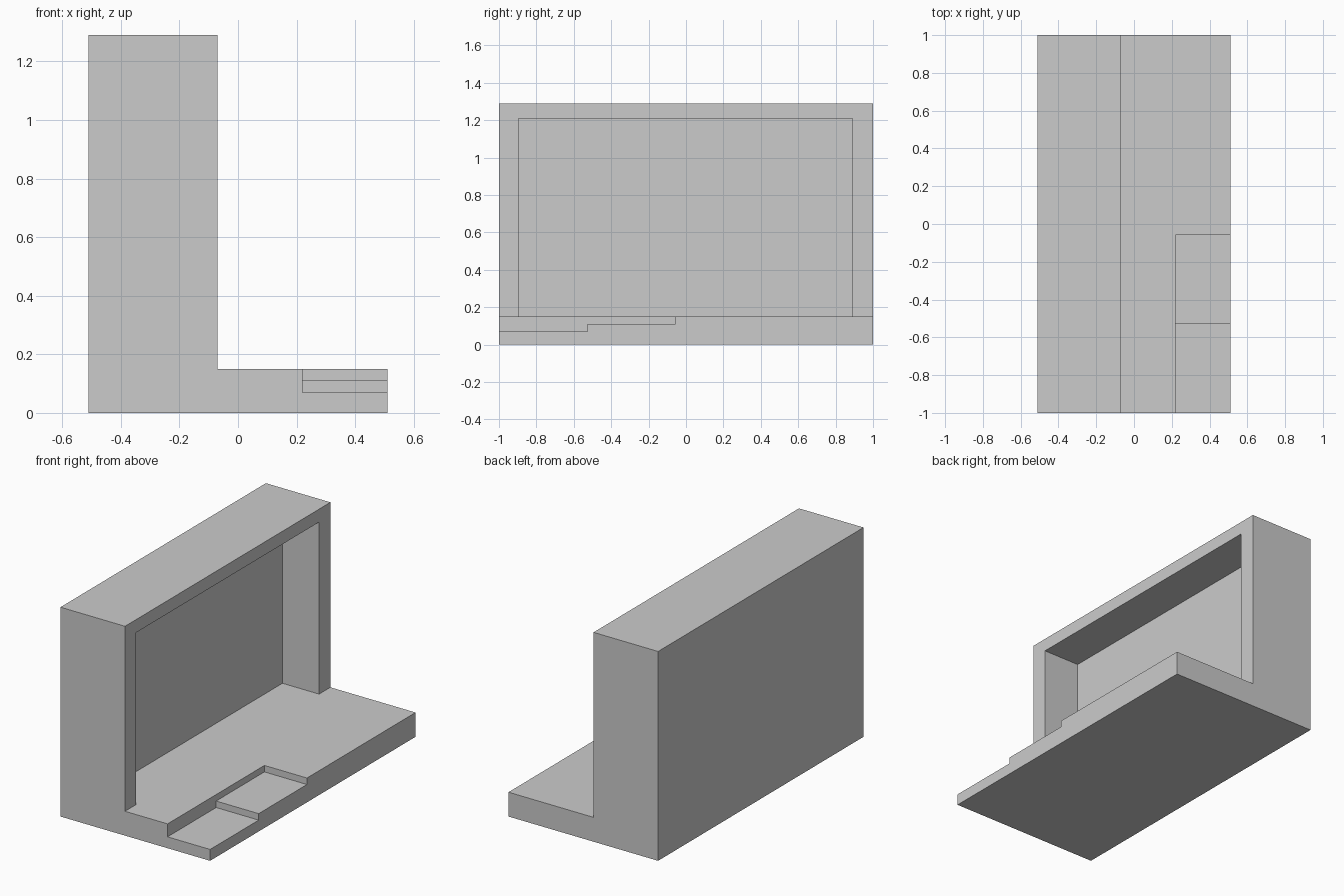
import bpy, bmesh

if "Cube" in bpy.data.objects:
    bpy.data.objects.remove(bpy.data.objects["Cube"])


def make_object(name, bm):
    bmesh.ops.recalc_face_normals(bm, faces=bm.faces)
    mesh = bpy.data.meshes.new(name)
    bm.to_mesh(mesh)
    bm.free()
    obj = bpy.data.objects.new(name, mesh)
    bpy.context.collection.objects.link(obj)
    return obj


def extrude_profile(name, points, y0, y1):
    """Extrude an (x, z) profile along y."""
    bm = bmesh.new()
    face = bm.faces.new([bm.verts.new((x, y0, z)) for x, z in points])
    side = bmesh.ops.extrude_face_region(bm, geom=[face])["geom"]
    verts = [g for g in side if isinstance(g, bmesh.types.BMVert)]
    bmesh.ops.translate(bm, verts=verts, vec=(0, y1 - y0, 0))
    # close the start cap if the extrusion consumed it
    bmesh.ops.holes_fill(bm, edges=[e for e in bm.edges if e.is_boundary])
    return make_object(name, bm)


def cut_box(target, name, x, y, z):
    """Cut a box given by (min, max) ranges out of the target."""
    cutter = extrude_profile(name, [(x[0], z[0]), (x[1], z[0]), (x[1], z[1]), (x[0], z[1])], *y)
    cutter.hide_render = True
    mod = target.modifiers.new(name, 'BOOLEAN')
    mod.operation, mod.solver, mod.object = 'DIFFERENCE', 'EXACT', cutter
    bpy.context.view_layer.objects.active = target
    bpy.ops.object.modifier_apply(modifier=mod.name)
    bpy.data.objects.remove(cutter)


# L-shaped body: tall back block with a low platform in front of it
body = extrude_profile("stage_body", [(-0.51, 0), (0.51, 0), (0.51, 0.15),
                                      (-0.07, 0.15), (-0.07, 1.29), (-0.51, 1.29)], -1, 1)

# Wide recess in the block, its floor flush with the platform
cut_box(body, "recess_cutter", (-0.32, 0.0), (-0.895, 0.89), (0.15, 1.21))

# Two shallow steps in the platform's front corner
for name, y, z in (("upper_step_cutter", (-0.6, -0.057), 0.11),
                   ("lower_step_cutter", (-1.1, -0.527), 0.07)):
    cut_box(body, name, (0.22, 0.6), y, (z, 0.3))
